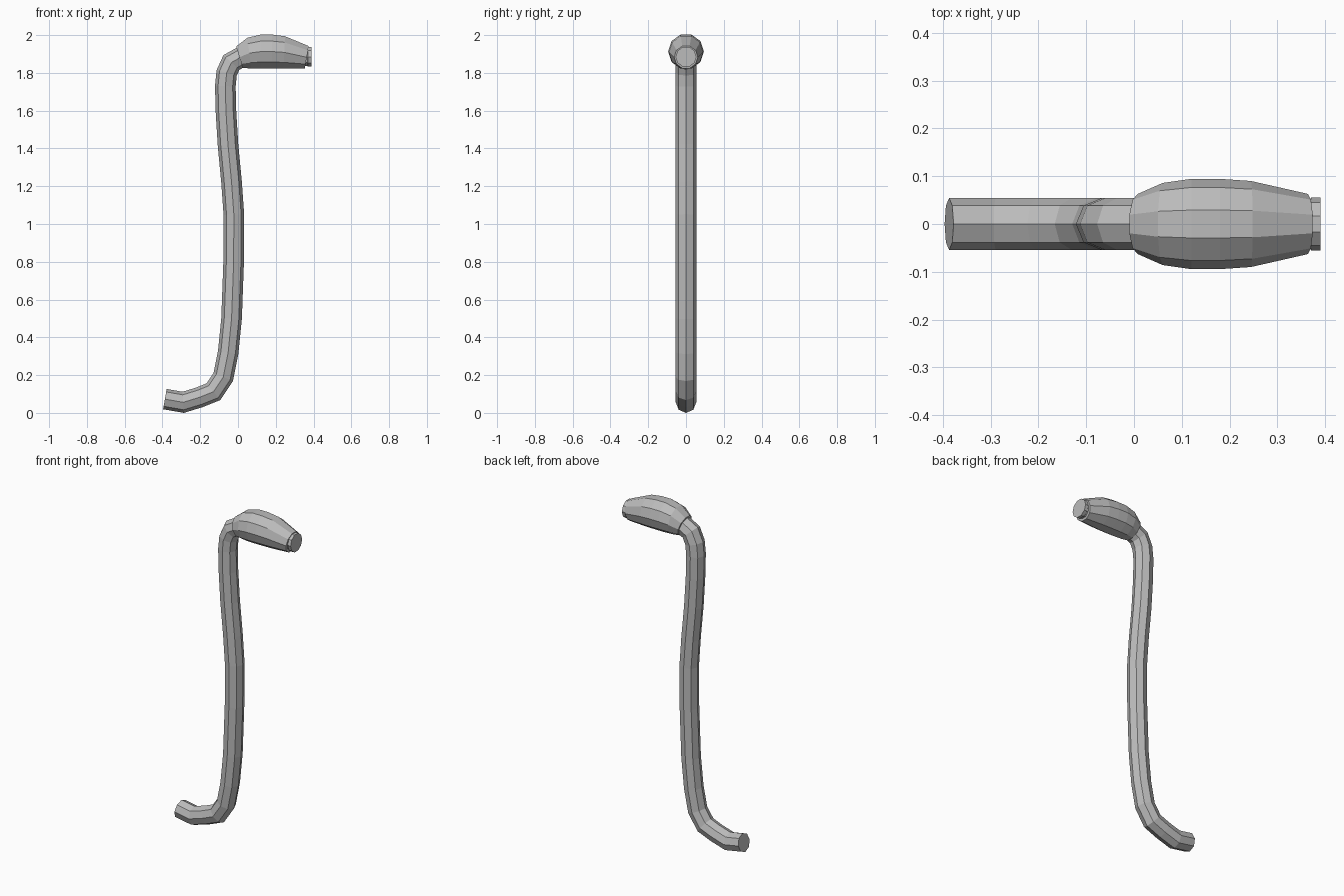
import bpy
import bmesh
import math
from mathutils import Vector

if "Cube" in bpy.data.objects:
    bpy.data.objects.remove(bpy.data.objects["Cube"])

grey = bpy.data.materials.new("plain_grey")
grey.diffuse_color = (0.5, 0.5, 0.5, 1)
grey.use_nodes = True
grey.node_tree.nodes["Principled BSDF"].inputs["Base Color"].default_value = grey.diffuse_color


def loft(name, rings, sides, phase):
    """Skin rings given as (centre x, centre z, radius, tilt of ring plane, stretch)."""
    bm = bmesh.new()
    loops = []
    for x, z, r, tilt, stretch in rings:
        loop = []
        for i in range(sides):
            a = phase + 2 * math.pi * i / sides
            h = r * math.cos(a) * stretch
            loop.append(bm.verts.new((x - math.sin(tilt) * h, r * math.sin(a),
                                      z + math.cos(tilt) * h)))
        loops.append(loop)
    for p, q in zip(loops, loops[1:]):
        for i in range(sides):
            j = (i + 1) % sides
            bm.faces.new((p[i], p[j], q[j], q[i]))
    bm.faces.new(loops[0])
    bm.faces.new(loops[-1])
    bmesh.ops.recalc_face_normals(bm, faces=bm.faces)
    mesh = bpy.data.meshes.new(name)
    bm.to_mesh(mesh)
    bm.free()
    mesh.materials.append(grey)
    obj = bpy.data.objects.new(name, mesh)
    bpy.context.collection.objects.link(obj)
    return obj


# Bent octagonal shaft: centreline in x, z with mitred joints
path = [Vector(p) for p in (
    (-0.387, 0.073), (-0.29, 0.056), (-0.205, 0.082), (-0.13, 0.112), (-0.078, 0.19),
    (-0.052, 0.32), (-0.034, 0.5), (-0.023, 0.8), (-0.022, 1.05), (-0.034, 1.22),
    (-0.053, 1.42), (-0.064, 1.6), (-0.067, 1.73), (-0.06, 1.80), (-0.035, 1.855),
    (0.01, 1.88), (0.06, 1.89))]
rings = []
for i, p in enumerate(path):
    d0 = (p - path[max(i - 1, 0)]).normalized()
    d1 = (path[min(i + 1, len(path) - 1)] - p).normalized()
    t = (d0 + d1).normalized()
    miter = 1 / max(t.dot(d0 if d0.length else d1), 0.8)
    rings.append((p.x, p.y, 0.0545, math.atan2(t.y, t.x), miter))
loft("shaft", rings, 8, 0)

# Ten-sided bulging grip with a flat underside
flat = math.cos(math.pi / 10)
profile = [(0.008, 0.063, 0.3), (0.06, 0.086, 0.12), (0.12, 0.0945, 0), (0.18, 0.0945, 0),
           (0.245, 0.09, -0.04), (0.364, 0.063, -0.17)]
loft("grip", [(x, 1.823 + r * flat, r, tilt, 1) for x, r, tilt in profile],
     10, math.pi / 10)

# End cap with a narrow neck behind it
loft("end_cap", [(0.35, 1.885, 0.05, 0, 1), (0.367, 1.885, 0.05, 0, 1),
                 (0.371, 1.885, 0.055, 0, 1), (0.39, 1.885, 0.055, 0, 1)],
     10, math.pi / 10)
